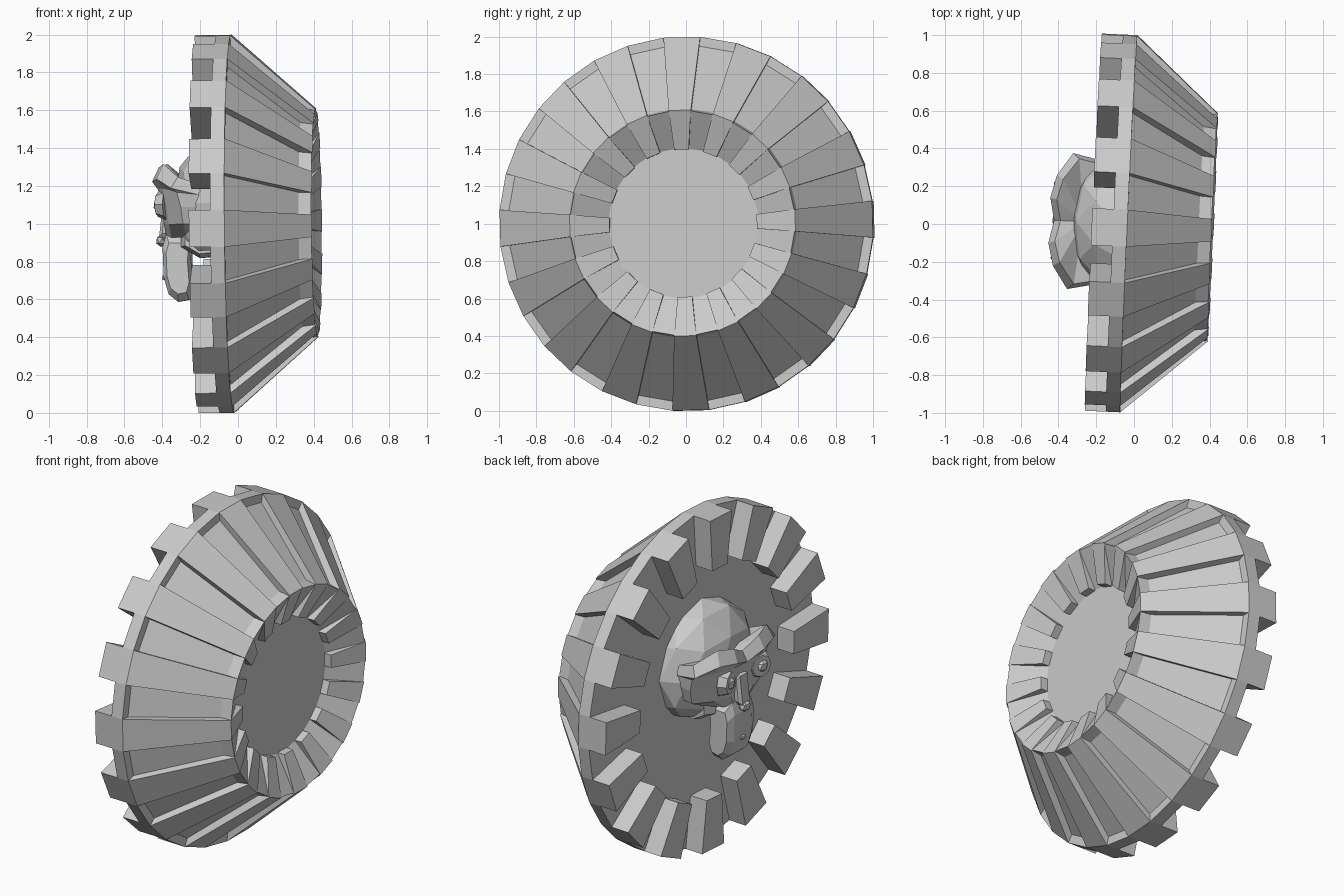
import bpy, bmesh, math
from mathutils import Matrix, Vector

if "Cube" in bpy.data.objects:
    bpy.data.objects.remove(bpy.data.objects["Cube"])

N = 16                              # ribs and teeth
STEP = 2 * math.pi / N
PHASE = math.radians(-1.4)
R = 1.002
# whole model leans slightly around its centre
TILT = (Matrix.Translation((0.003, 0, 1)) @ Matrix.Rotation(math.radians(-2.6), 4, 'Z')
        @ Matrix.Rotation(math.radians(-0.5), 4, 'Y'))

grey = bpy.data.materials.new("plain_grey")
grey.diffuse_color = (0.6, 0.6, 0.6, 1)
grey.use_nodes = True
grey.node_tree.nodes["Principled BSDF"].inputs["Base Color"].default_value = grey.diffuse_color


def finish(name, bm):
    bmesh.ops.recalc_face_normals(bm, faces=bm.faces)
    bm.transform(TILT)
    me = bpy.data.meshes.new(name)
    bm.to_mesh(me)
    bm.free()
    me.materials.append(grey)
    ob = bpy.data.objects.new(name, me)
    bpy.context.collection.objects.link(ob)
    return ob


def polar(x, r, t):
    return Vector((x, r * R * math.sin(t), r * R * math.cos(t)))


def bridge(bm, p, q):
    n = len(p)
    for i in range(n):
        j = (i + 1) % n
        bm.faces.new((p[i], p[j], q[j], q[i]))


def sector_ring(name, profile):
    """Closed (x, radius) profile swept over every second sector."""
    bm = bmesh.new()
    for k in range(N):
        c = PHASE + k * STEP
        a, b = [[bm.verts.new(polar(x, r, c + s * STEP / 4)) for x, r in profile] for s in (-1, 1)]
        bridge(bm, a, b)
        bm.faces.new(a)
        bm.faces.new(b[::-1])
    return finish(name, bm)


def ball(bm, loc, size, rot=(0, 0, 0), sub=1):
    m = Matrix.Translation(loc)
    for ang, ax in zip(rot, 'XYZ'):
        m = m @ Matrix.Rotation(math.radians(ang), 4, ax)
    bmesh.ops.create_icosphere(bm, subdivisions=sub, radius=1,
                               matrix=m @ Matrix.Diagonal((*size, 1)))


def slab(bm, outline, w):
    """Side outline in (x, z) with half width w and bevelled sides."""
    cx = sum(p[0] for p in outline) / len(outline)
    cz = sum(p[1] for p in outline) / len(outline)
    loops = []
    for y, s in ((-w, 0.75), (-w * 0.65, 1), (w * 0.65, 1), (w, 0.75)):
        loops.append([bm.verts.new((cx + (x - cx) * s, y, cz + (z - cz) * s)) for x, z in outline])
    for p, q in zip(loops, loops[1:]):
        bridge(bm, p, q)
    bm.faces.new(loops[0])
    bm.faces.new(loops[-1][::-1])


# wheel core: flange, grooved cone floor, continuous rim, dished hub
core = [(-0.105, 1), (-0.03, 1), (-0.03, 0.95), (0.345, 0.61), (0.412, 0.6), (0.29, 0.4)]
bm = bmesh.new()
angles = [PHASE + STEP / 4 + i * STEP / 2 for i in range(2 * N)]
rings = [[bm.verts.new(polar(x, r, t)) for t in angles] for x, r in core]
for p, q in zip(rings, rings[1:]):
    bridge(bm, p, q)
bm.faces.new(rings[0])
bm.faces.new(rings[-1][::-1])
finish("wheel_core", bm)

# raised ribs over the cone, and teeth on the back face
sector_ring("cone_ribs", [(-0.03, 1), (0.415, 0.605), (0.335, 0.395), (0.29, 0.395), (0.345, 0.6), (-0.03, 0.95)])
sector_ring("back_teeth", [(-0.218, 0.69), (-0.218, 1), (-0.105, 1), (-0.105, 0.69)])

# cranium, cut off where it meets the flange and at the base
bm = bmesh.new()
ball(bm, (-0.105, 0, 0.11), (0.24, 0.375, 0.365), sub=2)
for co, no in (((-0.1, 0, 0), (1, 0, 0)), ((0, 0, -0.14), (0, 0, -1))):
    cut = bmesh.ops.bisect_plane(bm, geom=bm.verts[:] + bm.edges[:] + bm.faces[:],
                                 plane_co=co, plane_no=no, clear_outer=True)
finish("cranium", bm)

# face: curved mask with heavy brow, lofted upward through plan arcs
half = [(-0.20, 0.33), (-0.34, 0.36), (-0.42, 0.24), (-0.45, 0.12)]
arc = half + [(-0.425, 0)] + [(x, -y) for x, y in half[::-1]]
drop = [0.12, 0.07, 0.0, 0.02, 0.08, 0.02, 0.0, 0.07, 0.12]      # M-shaped brow line
levels = [(-0.07, 0.07, 0.45, 0), (0.0, 0.06, 0.85, 0), (0.09, 0.05, 0.93, 0),
          (0.19, 0.03, 0.96, 0.3), (0.24, 0.0, 1.0, 0.7), (0.32, 0.035, 0.92, 1)]
bm = bmesh.new()
loops = [[bm.verts.new((x + dx, y * sy, z - d * k)) for (x, y), d in zip(arc, drop)]
         for z, dx, sy, k in levels]
for p, q in zip(loops, loops[1:]):
    bridge(bm, p, q)
for loop, z in ((loops[0], -0.07), (loops[-1], 0.2)):
    mid = bm.verts.new((-0.27, 0, z))
    for i in range(len(loop)):
        bm.faces.new((loop[i], loop[(i + 1) % len(loop)], mid))
finish("face_mask", bm)

# eyes: raised sockets with small balls, mirrored
bm = bmesh.new()
for s in (-1, 1):
    m = (Matrix.Translation((-0.395, s * 0.145, 0.105)) @ Matrix.Rotation(math.radians(s * 15), 4, 'Z')
         @ Matrix.Rotation(math.radians(-90), 4, 'Y'))
    bmesh.ops.create_cone(bm, cap_ends=True, segments=8, radius1=0.085, radius2=0.065, depth=0.05, matrix=m)
    ball(bm, (-0.415, s * 0.147, 0.105), (0.03, 0.04, 0.04))
finish("eyes", bm)

# nose: low bridge plus tip
bm = bmesh.new()
slab(bm, [(-0.40, 0.10), (-0.30, 0.12), (-0.28, -0.08), (-0.42, -0.07)], 0.05)
ball(bm, (-0.41, 0, -0.085), (0.03, 0.045, 0.035))
finish("nose", bm)

# jaw with a small lower lip
bm = bmesh.new()
slab(bm, [(-0.38, -0.05), (-0.40, -0.12), (-0.395, -0.28), (-0.37, -0.37), (-0.32, -0.41),
          (-0.26, -0.40), (-0.24, -0.33), (-0.25, -0.18), (-0.24, -0.05)], 0.12)
ball(bm, (-0.385, 0, -0.28), (0.025, 0.035, 0.02))
finish("jaw", bm)

# neck joining the head to the flange
bm = bmesh.new()
slab(bm, [(-0.30, 0.0), (-0.10, 0.02), (-0.10, -0.17), (-0.20, -0.18), (-0.30, -0.12)], 0.19)
finish("neck", bm)
